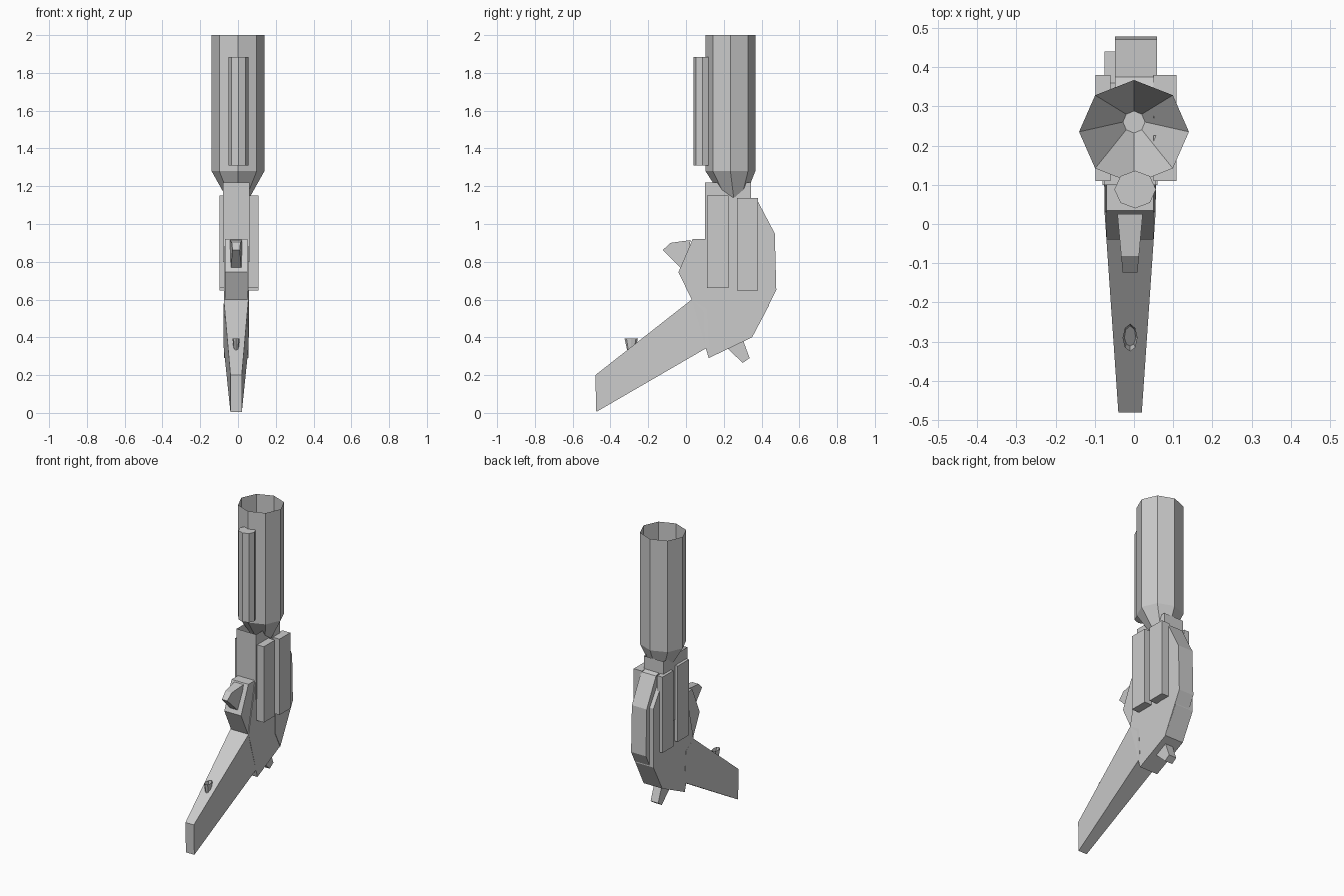
import bpy, bmesh, math

cube = bpy.data.objects.get("Cube")
if cube:
    bpy.data.objects.remove(cube)

grey = bpy.data.materials.new("light grey")
grey.use_nodes = True
colour = (0.6, 0.6, 0.6, 1)
grey.diffuse_color = colour
grey.node_tree.nodes["Principled BSDF"].inputs["Base Color"].default_value = colour


def finish(name, bm):
    mesh = bpy.data.meshes.new(name)
    bm.to_mesh(mesh)
    bm.free()
    mesh.materials.append(grey)
    obj = bpy.data.objects.new(name, mesh)
    bpy.context.collection.objects.link(obj)
    return obj


def slab(name, profile, half, centre=-0.01):
    """Extrude a (y, z) profile across x; half is a width or a rule of y."""
    width = half if callable(half) else lambda y: half
    bm = bmesh.new()
    sides = [[bm.verts.new((centre + s * width(y), y, z)) for y, z in profile]
             for s in (-1, 1)]
    left, right = sides
    bm.faces.new(left)
    bm.faces.new(right)
    for i in range(len(profile)):
        j = (i + 1) % len(profile)
        bm.faces.new((left[i], left[j], right[j], right[i]))
    bmesh.ops.recalc_face_normals(bm, faces=bm.faces)
    return finish(name, bm)


def box(name, x, y, z, open_top=False):
    bm = bmesh.new()
    bmesh.ops.create_cube(bm, size=1)
    for v in bm.verts:
        v.co = [(a + b) / 2 + c * (b - a) for c, (a, b) in zip(v.co, (x, y, z))]
    if open_top:
        bm.normal_update()
        top = [f for f in bm.faces if f.normal.z > 0.5]
        bmesh.ops.delete(bm, geom=top, context='FACES')
    return finish(name, bm)


def rings(name, sections, sides=8, cap_top=True):
    """Loft (x, y, z, x radius, y radius) rings from the bottom up."""
    bm = bmesh.new()
    loops = [[bm.verts.new((x + rx * math.cos(math.tau * i / sides),
                            y + ry * math.sin(math.tau * i / sides), z))
              for i in range(sides)] for x, y, z, rx, ry in sections]
    for low, high in zip(loops, loops[1:]):
        for i in range(sides):
            j = (i + 1) % sides
            bm.faces.new((low[i], low[j], high[j], high[i]))
    bm.faces.new(loops[0][::-1])
    if cap_top:
        bm.faces.new(loops[-1])
    return finish(name, bm)


# Open funnel-ended barrel and the rail along its front
rings("barrel", [(0, 0.26, 1.08, 0.028, 0.028), (0, 0.235, 1.28, 0.14, 0.132),
                 (0, 0.235, 2.0, 0.14, 0.132)], cap_top=False)
rings("barrel_rail", [(0.003, 0.088, z, 0.053, 0.048) for z in (1.31, 1.885)])

# Receiver with an open socket for the barrel
box("barrel_socket", (-0.08, 0.06), (0.1, 0.345), (0.8, 1.22), open_top=True)
slab("receiver", [(0.1, 1.07), (0.1, 0.92), (0.03, 0.6), (0.12, 0.29),
                  (0.35, 0.4), (0.44, 0.57), (0.44, 0.95), (0.36, 1.07)], 0.065)
slab("back_strap", [(0.34, 1.14), (0.375, 1.13), (0.47, 0.95), (0.478, 0.65),
                    (0.35, 0.4), (0.3, 0.5), (0.3, 1.07)], 0.053, 0.005)

# Paired side plates
for side, x in (("left", (0.05, 0.108)), ("right", (-0.098, -0.06))):
    box(side + "_front_plate", x, (0.11, 0.225), (0.66, 1.15))
    box(side + "_back_plate", x, (0.27, 0.38), (0.648, 1.138))

# Trigger and its housing
slab("trigger_housing", [(0.11, 0.92), (0.035, 0.92), (-0.04, 0.745),
                         (0.03, 0.6), (0.11, 0.6)], 0.06)
slab("trigger", [(0.025, 0.915), (-0.082, 0.9), (-0.123, 0.862),
                 (-0.03, 0.77), (0.0, 0.8)], lambda y: 0.03 + 0.09 * y)

# Tapering grip, with a small cup on its front and a stub behind it
slab("grip", [(0.03, 0.6), (-0.48, 0.2), (-0.475, 0.005), (0.12, 0.35),
              (0.11, 0.55)], lambda y: min(0.066, 0.063 + 0.069 * y))
rings("grip_cup", [(-0.01, -0.29, 0.325, 0.012, 0.02),
                   (-0.01, -0.29, 0.393, 0.019, 0.035)], cap_top=False)
slab("rear_stub", [(0.21, 0.35), (0.3, 0.265), (0.337, 0.29), (0.3, 0.39)], 0.027)
